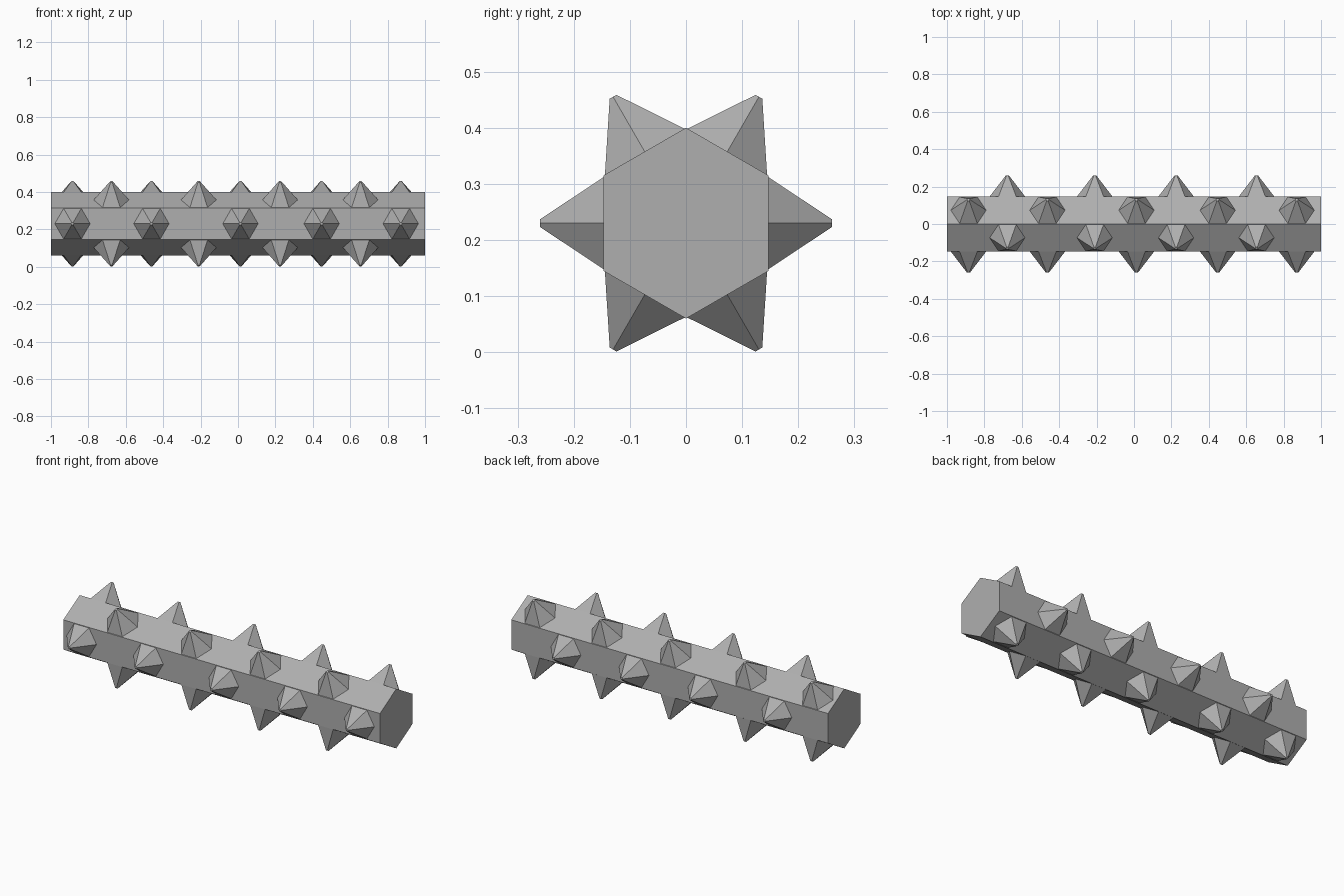
import bpy, math
from mathutils import Matrix

if "Cube" in bpy.data.objects:
    bpy.data.objects.remove(bpy.data.objects["Cube"])

CZ = 0.23                      # height of the bar axis
R = 0.17                       # bar circumradius
APO = R * math.cos(math.pi / 6)

# Dark grey metal shared by all parts
metal = bpy.data.materials.new("dark_grey")
metal.diffuse_color = (0.43, 0.43, 0.43, 1)
metal.use_nodes = True
metal.node_tree.nodes["Principled BSDF"].inputs["Base Color"].default_value = metal.diffuse_color


def prism(name, r1, r2, depth, matrix):
    bpy.ops.mesh.primitive_cone_add(vertices=6, radius1=r1, radius2=r2, depth=depth)
    ob = bpy.context.object
    ob.name = name
    ob.data.transform(matrix)
    ob.data.materials.append(metal)
    return ob


# Hexagonal bar lying along x, with ridges at top and bottom
bar = prism("bar", R, R, 2.0, Matrix.Rotation(math.pi / 2, 4, 'Y'))
if max(v.co.z for v in bar.data.vertices) < R - 0.001:
    bar.data.transform(Matrix.Rotation(math.pi / 6, 4, 'X'))
bar.location.z = CZ

# Blunt six-sided spikes, staggered on alternate faces
ROW_A = (-0.885, -0.463, 0.013, 0.447, 0.87)
ROW_B = (-0.677, -0.21, 0.225, 0.655)
H = 0.260 - APO
for face in range(6):
    # face 0 points to +y, then turns upward about x
    turn = Matrix.Rotation(face * math.pi / 3 - math.pi / 2, 4, 'X')
    for i, x in enumerate(ROW_A if face % 2 else ROW_B):
        out = Matrix.Translation((0, 0, APO + H / 2))
        align = Matrix.Rotation(math.pi / 6, 4, 'Z')   # corners along the bar
        s = prism(f"spike_{face}_{i}", 0.0945, 0.008, H, turn @ out @ align)
        s.location = (x, 0, CZ)
